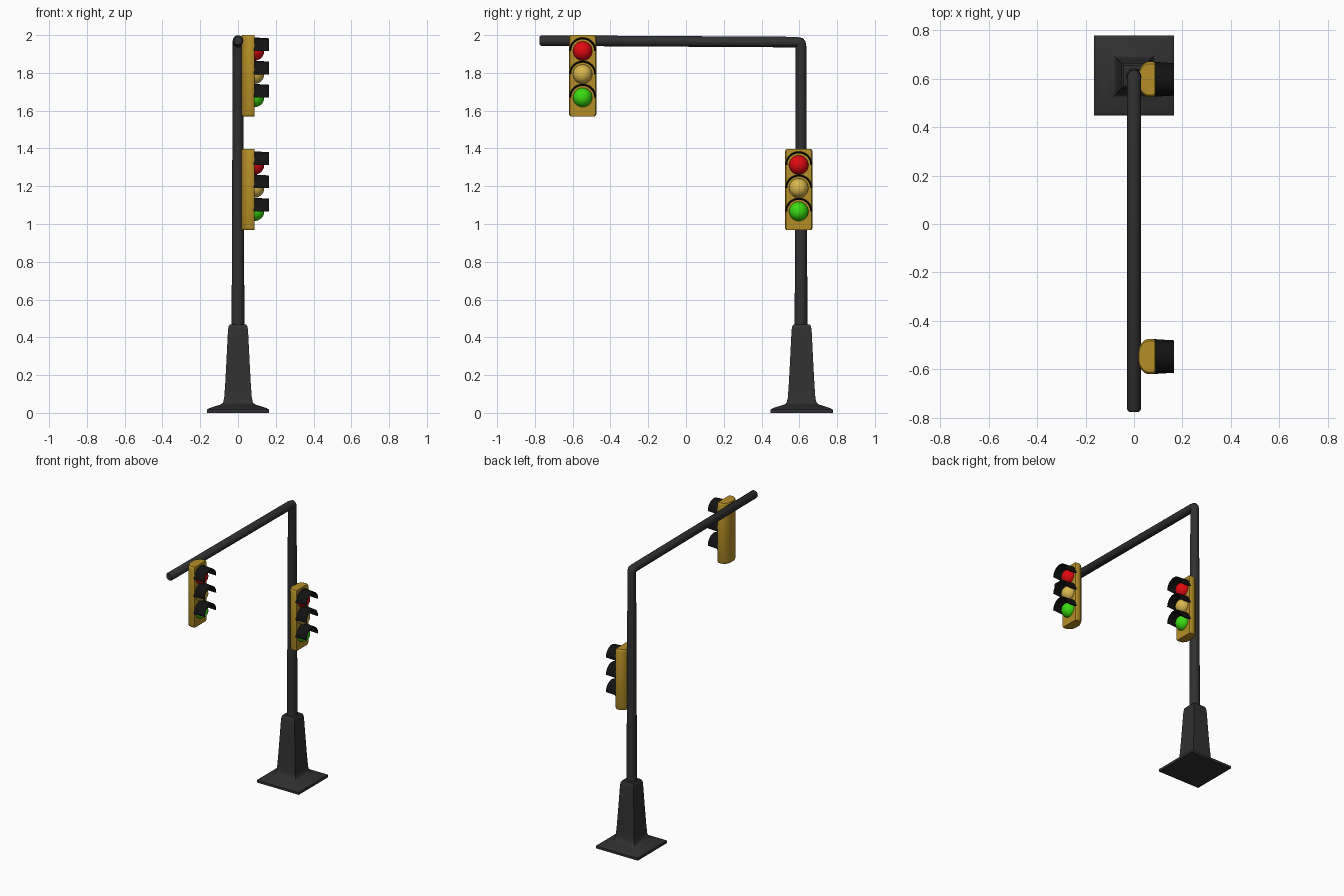
import bpy, bmesh, math
from mathutils import Vector

if "Cube" in bpy.data.objects:
    bpy.data.objects.remove(bpy.data.objects["Cube"])


def material(name, rgb):
    m = bpy.data.materials.new(name)
    m.diffuse_color = (*rgb, 1)
    m.use_nodes = True
    m.node_tree.nodes["Principled BSDF"].inputs["Base Color"].default_value = m.diffuse_color
    return m


DARK = material("dark_metal", (0.03, 0.03, 0.03))
BLACK = material("black", (0.006, 0.006, 0.006))
OCHRE = material("ochre", (0.46, 0.27, 0.02))
LAMPS = [("red", material("red", (0.75, 0.003, 0.005)), 0.131),
         ("amber", material("amber", (0.68, 0.47, 0.07)), 0.008),
         ("green", material("green", (0.04, 0.7, 0.005)), -0.115)]
POLE_Y = 0.609


def finish(ob, mat, angle=35):
    ob.data.materials.append(mat)
    bpy.ops.object.select_all(action='DESELECT')
    ob.select_set(True)
    bpy.context.view_layer.objects.active = ob
    for m in list(ob.modifiers):
        bpy.ops.object.modifier_apply(modifier=m.name)
    bpy.ops.object.shade_smooth_by_angle(angle=math.radians(angle))
    return ob


def loft(name, rings, closed=True, caps=True):
    """Skin a list of point rings; optionally cap both ends."""
    bm = bmesh.new()
    vs = [[bm.verts.new(p) for p in r] for r in rings]
    n = len(vs[0])
    for a, b in zip(vs, vs[1:]):
        for i in range(n if closed else n - 1):
            j = (i + 1) % n
            bm.faces.new((a[i], a[j], b[j], b[i]))
    if caps:
        bm.faces.new(vs[0][::-1])
        bm.faces.new(vs[-1])
    bmesh.ops.recalc_face_normals(bm, faces=bm.faces)
    me = bpy.data.meshes.new(name)
    bm.to_mesh(me)
    bm.free()
    ob = bpy.data.objects.new(name, me)
    bpy.context.collection.objects.link(ob)
    return ob


# Square flared base
profile = [(0.165, 0), (0.165, 0.017), (0.15, 0.026), (0.115, 0.037), (0.09, 0.045),
           (0.079, 0.055), (0.073, 0.08), (0.068, 0.15), (0.062, 0.26), (0.053, 0.44),
           (0.049, 0.46), (0.043, 0.468)]
corners = ((-1, -1), (1, -1), (1, 1), (-1, 1))
finish(loft("base", [[(h * sx, POLE_Y + 0.003 + h * sy, z) for sx, sy in corners]
                     for h, z in profile]), DARK)

# Tapered pole bending into the arm: (y, z, radius, ring tilt in degrees)
path = [(POLE_Y, 0.45, 0.034, 0), (POLE_Y, 1.2, 0.031, 0), (POLE_Y, 1.94, 0.028, 0),
        (0.606, 1.955, 0.029, 25), (0.6, 1.961, 0.03, 50), (0.585, 1.963, 0.028, 89.5),
        (-0.766, 1.971, 0.028, 89.5), (-0.775, 1.971, 0.021, 89.5)]
rings = []
for y, z, r, tilt in path:
    t = math.radians(tilt)
    side = Vector((0, math.cos(t), math.sin(t)))
    rings.append([Vector((0, y, z)) + r * (math.cos(a) * Vector((1, 0, 0)) + math.sin(a) * side)
                  for a in (math.tau * i / 20 for i in range(20))])
finish(loft("pole_and_arm", rings), DARK, 50)


def signal(name, cy, cz):
    # Housing with rounded back
    half = [(0.088, 0.067), (0.08, 0.073), (0.057, 0.073), (0.043, 0.067),
            (0.03, 0.054), (0.021, 0.035), (0.018, 0.015)]
    section = half + [(x, -y) for x, y in reversed(half)]
    layers = [(-0.215, 0.88), (-0.211, 0.95), (-0.202, 1), (0.202, 1), (0.211, 0.95), (0.215, 0.88)]
    finish(loft(name + "_housing", [[(0.06 + (x - 0.06) * (0.5 + s / 2), cy + y * s, cz + z)
                                     for x, y in section] for z, s in layers]), OCHRE)
    for colour, mat, dz in LAMPS:
        # Domed lamp
        bpy.ops.mesh.primitive_uv_sphere_add(segments=24, ring_count=16, radius=0.051,
                                             location=(0.088, cy, cz + dz))
        lamp = bpy.context.object
        lamp.name = f"{name}_{colour}_lamp"
        finish(lamp, mat)
        # Half-round visor above the lamp
        arcs = [[(x, cy + r * math.cos(a), cz + dz + r * math.sin(a))
                 for a in (math.pi * i / 16 for i in range(17))]
                for x, r in ((0.082, 0.069), (0.165, 0.064))]
        visor = loft(f"{name}_{colour}_visor", arcs, closed=False, caps=False)
        mod = visor.modifiers.new("thickness", 'SOLIDIFY')
        mod.thickness = 0.006
        mod.offset = 0
        finish(visor, BLACK)


signal("arm_signal", -0.547, 1.785)
signal("pole_signal", 0.597, 1.182)
